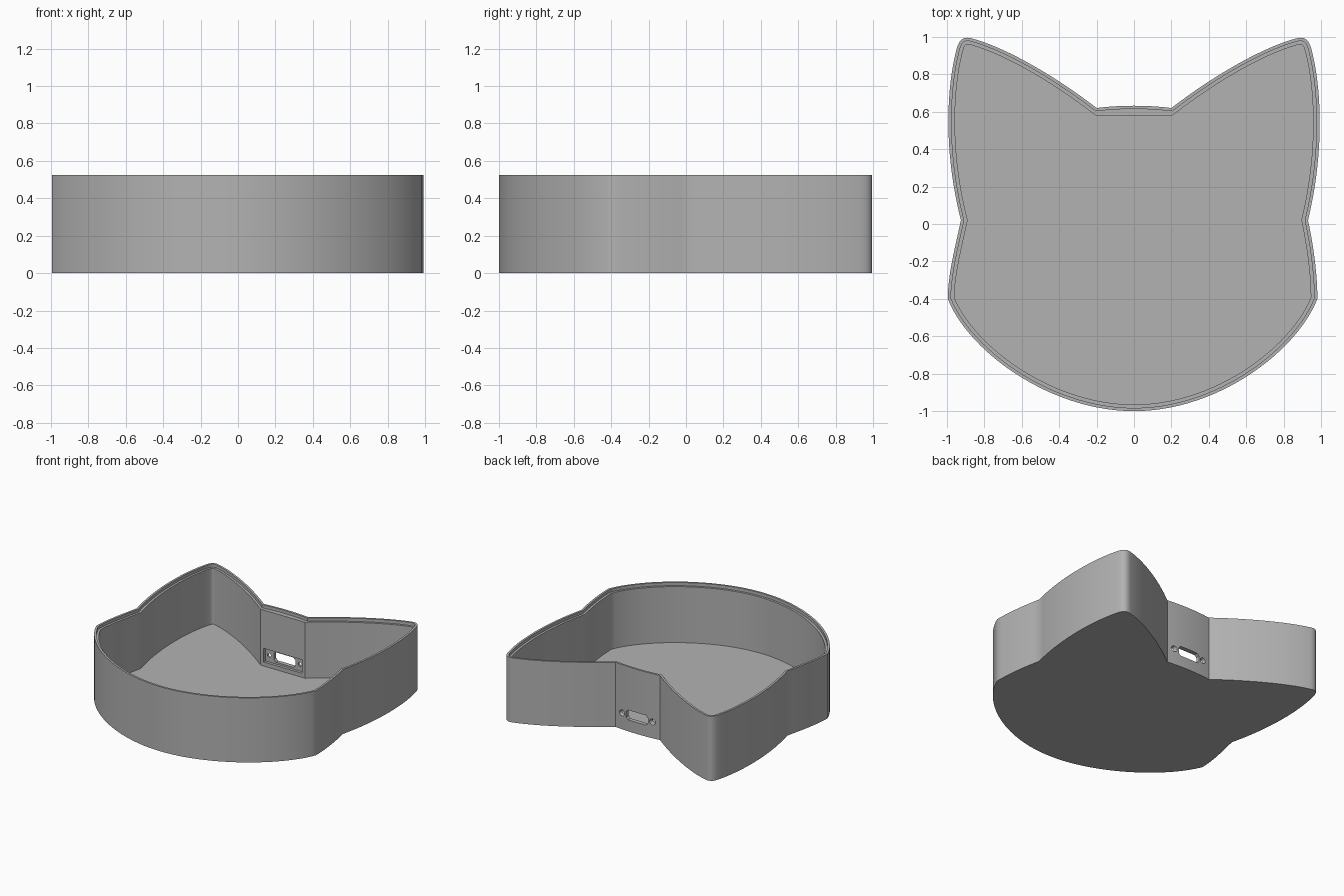
import bpy, bmesh, math
from mathutils import Vector
from mathutils.geometry import interpolate_bezier

HEIGHT, FLOOR, STEP = 0.525, 0.045, 0.50
NOTCH_X, PORT_Z = 0.2, 0.133

if "Cube" in bpy.data.objects:
    bpy.data.objects.remove(bpy.data.objects["Cube"])

grey = bpy.data.materials.new("matte grey")
grey.use_nodes = True
colour = (0.45, 0.45, 0.45, 1)
grey.diffuse_color = colour
grey.node_tree.nodes["Principled BSDF"].inputs["Base Color"].default_value = colour


def half_outline(waist, cheek):
    """Right half from notch corner round the ear and cheek to the chin."""
    curves = [
        ((NOTCH_X, .62), (.42, .79), (.68, .94), (.86, .99), 16),
        ((.86, .99), (.9, 1.003), (.93, .995), (.945, .945), 8),
        ((.945, .945), (1.0, .75), (1.022, .4), (waist, .02), 20),
        ((waist, .02), (waist + .03, -.12), (cheek, -.27), (cheek, -.4), 10),
        ((cheek, -.4), (cheek - .11, -.68), (.45, -1), (0, -1), 28),
    ]
    pts = []
    for a, b, c, d, n in curves:
        pts += interpolate_bezier(*[Vector((*p, 0)) for p in (a, b, c, d)], n)[:-1]
    return pts


# Clockwise outline seen from above
right = half_outline(.93, .98)
left = [Vector((-p.x, p.y, 0)) for p in half_outline(.925, .995)]
notch = [Vector((x, .632 - .3 * x * x, 0)) for x in (-.15, -.1, -.05, 0, .05, .1, .15)]
outline = right + [Vector((0, -1, 0))] + left[::-1] + notch


def inset(amount, notch_y=None):
    """Mitred inward offset; the notch wall can be flattened to its own line."""
    out = []
    for i, p in enumerate(outline):
        d1 = (p - outline[i - 1]).normalized()
        d2 = (outline[(i + 1) % len(outline)] - p).normalized()
        n1, n2 = Vector((d1.y, -d1.x, 0)), Vector((d2.y, -d2.x, 0))
        q = p + (n1 + n2) * (amount / (1 + n1.dot(n2)))
        if notch_y and abs(p.x) <= NOTCH_X + .001 and p.y > .5:
            q = Vector((p.x, notch_y, 0))
        out.append(q)
    return out


def make_object(name, bm):
    bmesh.ops.recalc_face_normals(bm, faces=bm.faces)
    mesh = bpy.data.meshes.new(name)
    bm.to_mesh(mesh)
    bm.free()
    mesh.materials.append(grey)
    obj = bpy.data.objects.new(name, mesh)
    bpy.context.collection.objects.link(obj)
    return obj


# Tray: base, outer wall, rim, stepped lip, inner wall and floor
bm = bmesh.new()
levels = [(outline, 0), (outline, HEIGHT), (inset(.017), HEIGHT), (inset(.017), STEP),
          (inset(.035, .576), STEP), (inset(.035, .576), FLOOR)]
rings = [[bm.verts.new((p.x, p.y, z)) for p in pts] for pts, z in levels]
for lower, upper in zip(rings, rings[1:]):
    for i in range(len(lower)):
        bm.faces.new((lower[i - 1], lower[i], upper[i], upper[i - 1]))
bm.faces.new(rings[0])
bm.faces.new(rings[-1])
tray = make_object("cat_head_tray", bm)


def cut(name, profile, y0, y1, taper=1):
    """Cut an XZ profile through the notch wall between y0 and y1."""
    bm = bmesh.new()
    cx = sum(x for x, z in profile) / len(profile)
    cz = sum(z for x, z in profile) / len(profile)
    a = [bm.verts.new((x, y0, z)) for x, z in profile]
    b = [bm.verts.new((cx + (x - cx) * taper, y1, cz + (z - cz) * taper)) for x, z in profile]
    bm.faces.new(a)
    bm.faces.new(b)
    for i in range(len(a)):
        bm.faces.new((a[i - 1], a[i], b[i], b[i - 1]))
    cutter = make_object(name, bm)
    cutter.hide_render = True
    mod = tray.modifiers.new(name, "BOOLEAN")
    mod.object, mod.solver = cutter, "EXACT"
    bpy.ops.object.modifier_apply(modifier=name)
    bpy.data.objects.remove(cutter)


def box(w, h, c=0):
    """Rectangle round the port centre with chamfered corners."""
    pts = []
    for sx, sz in ((1, 1), (-1, 1), (-1, -1), (1, -1)):
        corner = [(w - c, h), (w, h - c)] if c else [(w, h)]
        if sx * sz > 0:
            corner.reverse()
        pts += [(sx * x, PORT_Z + sz * z) for x, z in corner]
    return pts


def circle(x, r):
    return [(x + r * math.cos(k * math.tau / 24), PORT_Z + r * math.sin(k * math.tau / 24))
            for k in range(24)]


bpy.context.view_layer.objects.active = tray
tray.select_set(True)

# Connector port: inner pocket, slot and two countersunk screw holes
cut("pocket", box(.172, .055), .55, .598)
cut("slot", box(.097, .04, .018), .54, .66)
for side in (-1, 1):
    cut("screw_hole", circle(side * .138, .016), .54, .66)
    cut("countersink", circle(side * .138, .032), .645, .605, .5)

bpy.ops.object.shade_smooth_by_angle(angle=math.radians(25))
